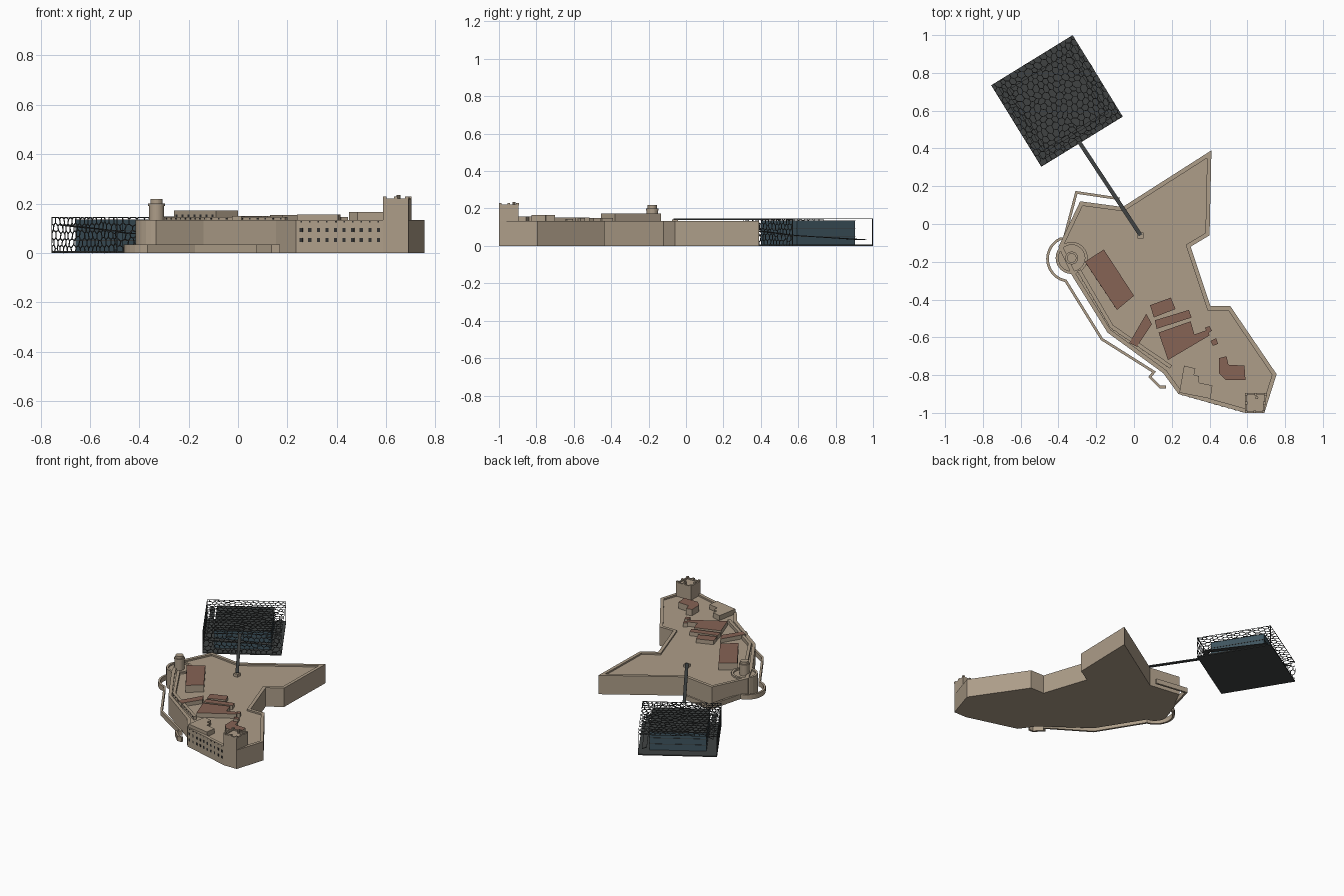
import bpy, bmesh, random
from math import sin, cos, pi, atan2, radians
from mathutils import Vector, Matrix
from mathutils.geometry import delaunay_2d_cdt

if "Cube" in bpy.data.objects:
    bpy.data.objects.remove(bpy.data.objects["Cube"])
random.seed(4)

def mat(name, c):
    m = bpy.data.materials.new(name)
    m.diffuse_color = (*c, 1)
    m.use_nodes = True
    m.node_tree.nodes["Principled BSDF"].inputs["Base Color"].default_value = m.diffuse_color
    return m

STONE = mat("stone", (.42, .34, .25))
TILE = mat("roof_tile", (.24, .125, .09))
DARK = mat("dark_concrete", (.05, .055, .055))
GLASS = mat("glass", (.05, .09, .115))
HOLE = mat("opening", (.03, .03, .03))

def finish(bm, name, *mats):
    bmesh.ops.recalc_face_normals(bm, faces=bm.faces)
    me = bpy.data.meshes.new(name)
    bm.to_mesh(me)
    bm.free()
    ob = bpy.data.objects.new(name, me)
    bpy.context.collection.objects.link(ob)
    for m in mats:
        me.materials.append(m)
    return ob

def prism(name, pts, z0, z1, m, top=None):
    bm = bmesh.new()
    f = bm.faces.new([bm.verts.new((x, y, z0)) for x, y in pts])
    r = bmesh.ops.extrude_face_region(bm, geom=[f], use_keep_orig=True)
    up = [v for v in r['geom'] if isinstance(v, bmesh.types.BMVert)]
    bmesh.ops.translate(bm, verts=up, vec=(0, 0, z1 - z0))
    if top:
        for g in bm.faces:
            if all(v in up for v in g.verts):
                g.material_index = 1
    return finish(bm, name, m, *([top] if top else []))

def offset(pts, d, closed):
    # mitred offset to the left of the path
    P, out, n = [Vector(p) for p in pts], [], len(pts)
    for i, p in enumerate(P):
        a = (p - P[i - 1]).normalized() if closed or i else None
        b = (P[(i + 1) % n] - p).normalized() if closed or i < n - 1 else a
        a = a or b
        na, nb = Vector((-a.y, a.x)), Vector((-b.y, b.x))
        out.append(p + (na + nb) * d / max(.35, 1 + na.dot(nb)))
    return out

def wall(name, pts, w, z0, z1, m, closed=False):
    inner, bm, n = offset(pts, w, closed), bmesh.new(), len(pts)
    S = [[bm.verts.new((q[0], q[1], z)) for q, z in ((p, z0), (r, z0), (r, z1), (p, z1))]
         for p, r in zip(pts, inner)]
    for i in range(n if closed else n - 1):
        A, B = S[i], S[(i + 1) % n]
        for k in range(4):
            bm.faces.new((A[k], A[(k + 1) % 4], B[(k + 1) % 4], B[k]))
    if not closed:
        bm.faces.new(S[0])
        bm.faces.new(S[-1])
    return finish(bm, name, m)

def boxes(name, items, m):
    # items: centre, size, z-rotation
    bm = bmesh.new()
    for c, s, a in items:
        M = Matrix.Translation(c) @ Matrix.Rotation(a, 4, 'Z') @ Matrix.Diagonal((*s, 1))
        bmesh.ops.create_cube(bm, size=1, matrix=M)
    return finish(bm, name, m)

def ring(cx, cy, r, n=24, a0=0, a1=2 * pi, end=False):
    k = n - 1 if end else n
    return [(cx + r * cos(a0 + (a1 - a0) * i / k), cy + r * sin(a0 + (a1 - a0) * i / k)) for i in range(n)]

# Fort body, terrace and parapet
fort = [(.41, .39), (.40, -.06), (.30, -.12), (.405, -.435), (.51, -.435), (.755, -.795),
        (.69, -1), (.59, -1), (.235, -.90), (.155, -.79), (-.14, -.575), (-.33, -.27),
        (-.40, -.12), (-.285, .12), (-.06, .09)][::-1]
prism("fort_body", fort, 0, .122, STONE)
wall("fort_parapet", fort, .022, .12, .133, STONE, True)

# Round bastion and turret
T = (-.33, -.18)
prism("round_bastion", ring(*T, .085), 0, .122, STONE)
wall("bastion_parapet", ring(*T, .085), .015, .12, .133, STONE, True)
for nm, r, a, b in (("turret", .031, .12, .196), ("turret_lip", .034, .19, .201), ("turret_cap", .025, .2, .218)):
    prism(nm, ring(*T, r), a, b, STONE)

# Raised rampart with embrasures on the south-west
ramp_line = [(-.30, -.25), (-.125, -.55), (.19, -.765)]
wall("inner_rampart", ramp_line[::-1], -.02, .12, .146, STONE)
emb = []
for p, q, n in ((ramp_line[0], ramp_line[1], 9), (ramp_line[1], ramp_line[2], 10)):
    p, q = Vector(p), Vector(q)
    for i in range(n):
        c = p.lerp(q, (i + .5) / n)
        emb.append(((c.x, c.y, .139), (.007, .004, .006), atan2(q.y - p.y, q.x - p.x)))
boxes("rampart_embrasures", emb, HOLE)

# Low outer wall along the water
low = [(-.075, .14), (-.31, .175), (-.375, -.07)] + \
    ring(-.34, -.185, .125, 12, radians(115), radians(258), True) + \
    [(-.175, -.615), (.095, -.785), (.075, -.81), (.135, -.87), (.17, -.87)]
wall("outer_low_wall", low, .014, 0, .034, STONE)

# South facade windows: two big rows and a small top row
a, b = Vector((.235, -.90)), Vector((.59, -1))
ang, win = atan2(b.y - a.y, b.x - a.x), []
for z, w, h in ((.052, .013, .017), (.093, .013, .017), (.126, .006, .006)):
    for i in range(10):
        c = a.lerp(b, .06 + i * .098)
        win.append(((c.x, c.y, z), (w, .003, h), ang))
boxes("facade_windows", win, HOLE)

# Square tower with battlements
tower = [(.588, -1), (.69, -1), (.703, -.895), (.588, -.895)]
prism("square_tower", tower, 0, .212, STONE)
wall("tower_parapet", tower, .01, .21, .22, STONE, True)
tp = [Vector(p) for p in offset(tower, .006, True)]
boxes("battlements", [((*tp[i].lerp(tp[(i + 1) % 4], t), .222), (.014, .014, .012), 0)
                      for i in range(4) for t in (0, .5)], STONE)
prism("tower_stair_turret", ring(.65, -.92, .008, 10), .21, .235, STONE)

# Tile-roofed buildings on the terrace
houses = [
    (.172, [(-.26, -.20), (-.16, -.135), (0, -.38), (-.09, -.455)]),
    (.150, [(.085, -.43), (.195, -.39), (.22, -.45), (.105, -.495)]),
    (.150, [(.11, -.51), (.29, -.455), (.305, -.495), (.12, -.555)]),
    (.153, [(.13, -.575), (.30, -.515), (.32, -.585), (.39, -.56), (.40, -.59), (.18, -.72)]),
    (.150, [(-.025, -.63), (.065, -.475), (.095, -.53), (.015, -.65)]),
    (.150, [(.375, -.55), (.40, -.54), (.412, -.565), (.39, -.58)]),
    (.145, [(.405, -.62), (.435, -.605), (.445, -.635), (.418, -.645)]),
    (.166, [(.45, -.71), (.49, -.70), (.50, -.745), (.585, -.75), (.59, -.825), (.485, -.825), (.45, -.79)])]
for i, (h, p) in enumerate(houses):
    prism(f"house_{i + 1}", p, .12, h, STONE, TILE)
prism("south_block", [(.24, -.893), (.265, -.75), (.325, -.765), (.318, -.80), (.345, -.805), (.345, -.84),
                      (.415, -.855), (.405, -.925)], .12, .156, STONE)

# Long house window row
p, q = Vector((-.26, -.20)), Vector((-.09, -.455))
boxes("house_windows", [((*p.lerp(q, (i + .5) / 7), .148), (.012, .003, .014), atan2(q.y - p.y, q.x - p.x))
                        for i in range(7)], HOLE)

# Modern pavilion: local frame u along south-east side, v inward
C, ROT, H = Vector((-.4075, .6525, 0)), radians(31.6), .2525
PAV = Matrix.Translation(C) @ Matrix.Rotation(ROT, 4, 'Z')

def square(h):
    return [(PAV @ Vector((x * h, y * h, 0))).xy for x, y in ((-1, -1), (1, -1), (1, 1), (-1, 1))]

prism("pavilion_base", square(H), 0, .007, DARK)
prism("pavilion_glass_box", square(.182), .005, .135, GLASS, DARK)
# Thin frames on the glass
sq = square(.183)
boxes("glass_mullions", [((*sq[i].lerp(sq[(i + 1) % 4], .5), z), (.366, .003, .003), ROT + i * pi / 2)
                         for i in range(4) for z in (.05, .092, .134)], DARK)

# Ramps spiralling around the glass box
ro, ri = square(.228), square(.198)
zs = [.11, .085, .058, .035]
order = [3, 0, 1, 2]
bm = bmesh.new()
for k in range(3):
    i, j = order[k], order[k + 1]
    v = [bm.verts.new((*c, z)) for c, z in ((ro[i], zs[k]), (ri[i], zs[k]), (ri[j], zs[k + 1]), (ro[j], zs[k + 1]))]
    bm.faces.new(v)
ramp = finish(bm, "pavilion_ramps", DARK)
ramp.modifiers.new("thick", 'SOLIDIFY').thickness = .004

# Irregular cell lattice panels
def lattice(name, w, h, nx, ny, M):
    dx, dy = w / nx, h / ny
    pts = [Vector(((i + .5 + .5 * (j % 2) + random.uniform(-.33, .33)) * dx, (j + .5 + random.uniform(-.33, .33)) * dy))
           for i in range(-3, nx + 3) for j in range(-3, ny + 3)]
    vs, _, tris, *_ = delaunay_2d_cdt(pts, [], [], 0, 1e-7)
    bm = bmesh.new()
    cen, fan = [], {}
    for t in tris:
        c = sum((vs[i] for i in t), Vector((0, 0))) / 3
        cen.append(bm.verts.new((c.x, c.y, 0)))
        for i in t:
            fan.setdefault(i, []).append(cen[-1])
    for i, ring_v in fan.items():
        o = vs[i]
        if len(ring_v) > 3 and -1.6 * dx < o.x < w + 1.6 * dx and -1.6 * dy < o.y < h + 1.6 * dy:
            bm.faces.new(sorted(ring_v, key=lambda v: atan2(v.co.y - o.y, v.co.x - o.x)))
    for co, no in (((0, 0, 0), (-1, 0, 0)), ((w, 0, 0), (1, 0, 0)), ((0, 0, 0), (0, -1, 0)), ((0, h, 0), (0, 1, 0))):
        bmesh.ops.bisect_plane(bm, geom=bm.verts[:] + bm.edges[:] + bm.faces[:], plane_co=co, plane_no=no, clear_outer=True)
    cells = bm.faces[:]
    bmesh.ops.inset_individual(bm, faces=cells, thickness=.0022, use_even_offset=False)
    bmesh.ops.delete(bm, geom=cells, context='FACES')
    bmesh.ops.transform(bm, matrix=M, verts=bm.verts)
    ob = finish(bm, name, DARK)
    s = ob.modifiers.new("thick", 'SOLIDIFY')
    s.thickness, s.offset = .003, 0

W, corner = 2 * H, Matrix.Translation((-H, -H, 0))
up = Matrix.Rotation(pi / 2, 4, 'X')
lattice("roof_lattice", W, W, 16, 16, PAV @ Matrix.Translation((-H, -H, .144)))
lattice("south_east_lattice", W, .144, 16, 5, PAV @ corner @ up)
lattice("south_west_lattice", W, .144, 16, 5, PAV @ corner @ Matrix.Rotation(pi / 2, 4, 'Z') @ up)
N = square(H - .002)[2]
boxes("north_post", [((*N, .072), (.004, .004, .144), ROT)], DARK)

# Footbridge from the fort terrace to the pavilion roof
s, e = Vector((.035, -.06)), Vector((-.292, .437))
d, mid = e - s, (s + e) / 2
boxes("footbridge", [((*mid, .143), (d.length, .021, .007), atan2(d.y, d.x))], DARK)
boxes("bridge_landing", [((*s, .131), (.032, .032, .022), 0)], STONE)
